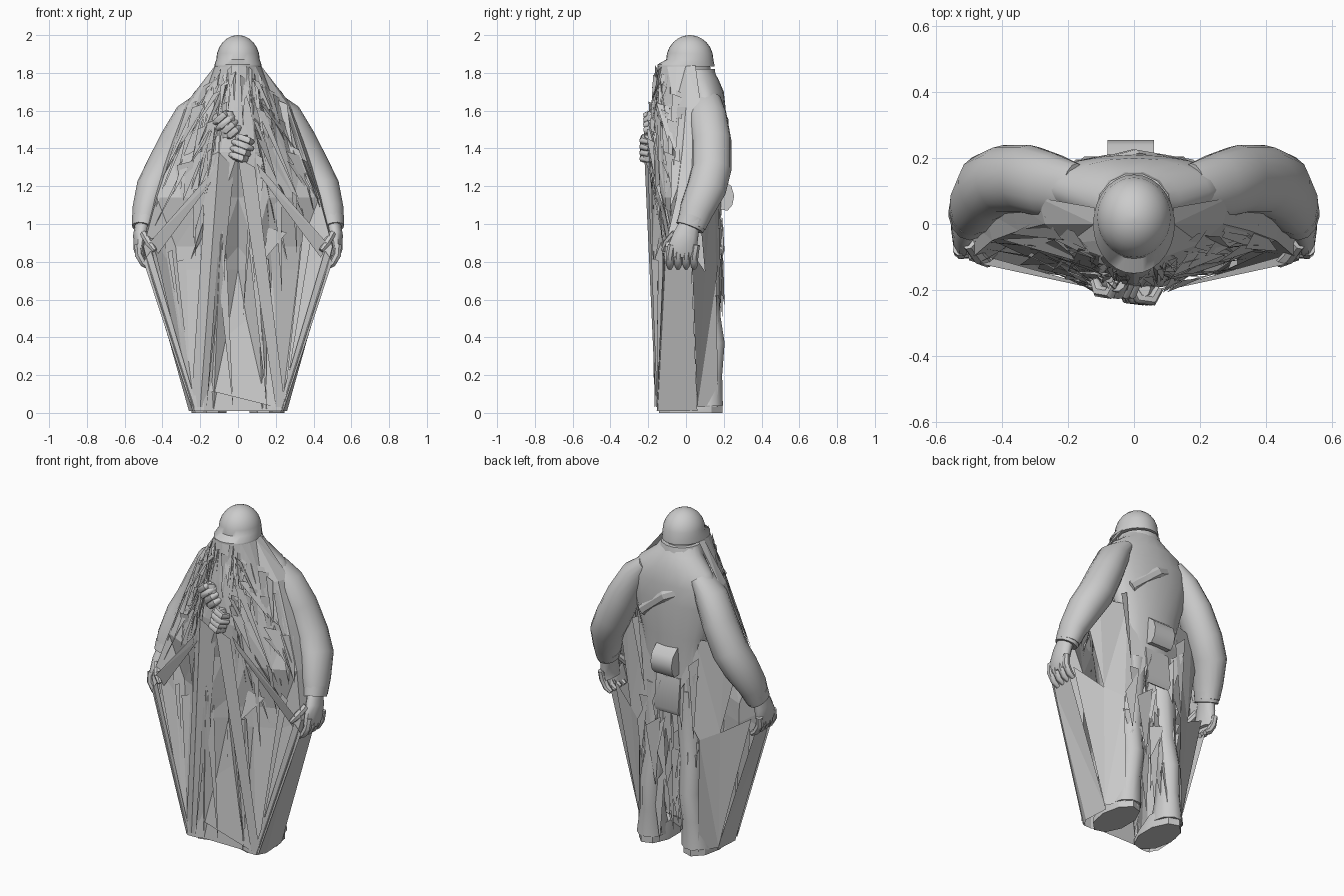
import bpy, bmesh, math, random
from mathutils import Vector

random.seed(7)


def add_mesh(name, verts, faces, mirror=False, smooth=None):
    me = bpy.data.meshes.new(name)
    me.from_pydata([tuple(v) for v in verts], [], faces)
    ob = bpy.data.objects.new(name, me)
    bpy.context.collection.objects.link(ob)
    bm = bmesh.new()
    bm.from_mesh(me)
    bmesh.ops.recalc_face_normals(bm, faces=bm.faces)
    bm.to_mesh(me)
    bm.free()
    if mirror:
        ob.modifiers.new("mirror", 'MIRROR')
    if smooth:
        bpy.ops.object.select_all(action='DESELECT')
        ob.select_set(True)
        bpy.context.view_layer.objects.active = ob
        bpy.ops.object.shade_smooth_by_angle(angle=math.radians(smooth))
    return ob


def skin(rings):
    n = len(rings[0])
    verts = [v for r in rings for v in r]
    faces = [(i * n + j, i * n + (j + 1) % n, (i + 1) * n + (j + 1) % n, (i + 1) * n + j)
             for i in range(len(rings) - 1) for j in range(n)]
    faces += [tuple(range(n))[::-1], tuple(range(len(verts) - n, len(verts)))]
    return verts, faces


def tube(name, pts, n=10, mirror=False, smooth=50):
    """pts: (x, y, z, radius across, radius front-back)"""
    rings = []
    P = [Vector(p[:3]) for p in pts]
    for i, p in enumerate(pts):
        d = (P[min(i + 1, len(P) - 1)] - P[max(i - 1, 0)]).normalized()
        a = Vector((0, 1, 0)).cross(d)
        a = a.normalized() if a.length > 0.1 else Vector((1, 0, 0))
        b = d.cross(a)
        rings.append([P[i] + a * p[3] * math.cos(t) + b * p[4] * math.sin(t)
                      for t in (2 * math.pi * k / n for k in range(n))])
    return add_mesh(name, *skin(rings), mirror, smooth)


def stack(name, rows, n=20, mirror=False, smooth=50):
    """horizontal oval rings: (x, y, z, rx, ry)"""
    rings = [[(x + rx * math.cos(t), y + ry * math.sin(t), z)
              for t in (2 * math.pi * k / n for k in range(n))] for x, y, z, rx, ry in rows]
    return add_mesh(name, *skin(rings), mirror, smooth)


def profile_block(name, yz, x0, x1):
    return add_mesh(name, *skin([[(x, y, z) for y, z in yz] for x in (x0, x1)]), False, 35)


# Helmet, head and collar
dome = [(0, 0.02, 1.87 + 0.13 * math.sin(a), 0.115 * math.cos(a), 0.125 * math.cos(a))
        for a in (math.radians(d) for d in (0, 15, 30, 45, 60, 74, 87))]
stack("helmet", [(0, 0, 1.835, 0.124, 0.15), (0, 0.0, 1.845, 0.124, 0.15)] + dome, 28)
stack("head", [(0, 0.02, 1.64, 0.06, 0.08), (0, 0.02, 1.72, 0.09, 0.12), (0, 0.01, 1.85, 0.10, 0.12)], 14)
stack("collar", [(0, 0.05, 1.72, 0.15, 0.12), (0, 0.04, 1.82, 0.115, 0.115)], 14)

# Jacket body and legs
stack("jacket", [(0, 0.11, 0.9, 0.19, 0.07), (0, 0.11, 1.12, 0.18, 0.08), (0, 0.11, 1.3, 0.21, 0.095),
                 (0, 0.11, 1.5, 0.27, 0.105), (0, 0.11, 1.61, 0.29, 0.1), (0, 0.1, 1.7, 0.23, 0.1),
                 (0, 0.07, 1.77, 0.14, 0.1), (0, 0.05, 1.82, 0.11, 0.09)])
stack("leg", [(0.15, 0.1, 0.04, 0.085, 0.1), (0.14, 0.12, 0.2, 0.065, 0.075), (0.13, 0.14, 0.37, 0.065, 0.068),
              (0.12, 0.11, 0.55, 0.065, 0.07), (0.1, 0.1, 0.98, 0.085, 0.085)], 10, True)
stack("boot", [(0.15, 0.025, 0, 0.095, 0.17), (0.15, 0.025, 0.03, 0.095, 0.17),
               (0.15, 0.08, 0.1, 0.08, 0.11)], 9, True, 30)

# Sleeves and cuffs
tube("sleeve", [(0.18, 0.1, 1.66, 0.05, 0.085), (0.25, 0.115, 1.575, 0.085, 0.1), (0.32, 0.135, 1.44, 0.095, 0.105),
                (0.39, 0.135, 1.29, 0.1, 0.105), (0.445, 0.11, 1.19, 0.095, 0.105),
                (0.485, 0.055, 1.07, 0.076, 0.09), (0.5, 0.03, 0.99, 0.062, 0.075)], 16, True)
tube("cuff", [(0.492, 0.04, 1.03, 0.072, 0.08), (0.503, 0.02, 0.98, 0.06, 0.075)], 12, True)

# Lowered hands
tube("palm", [(0.505, 0.02, 1.0, 0.04, 0.055), (0.515, 0.0, 0.94, 0.04, 0.07),
              (0.52, -0.02, 0.87, 0.034, 0.08), (0.51, -0.02, 0.83, 0.03, 0.075)], 10, True)
for k in range(4):
    y = -0.085 + 0.043 * k
    tube("finger", [(0.53, y + 0.01, 0.89, 0.02, 0.021), (0.525, y, 0.835, 0.022, 0.022),
                    (0.5, y, 0.79, 0.02, 0.02), (0.47, y, 0.77, 0.014, 0.014)], 7, True)
tube("thumb", [(0.5, -0.06, 0.95, 0.02, 0.02), (0.47, -0.1, 0.9, 0.022, 0.022),
               (0.44, -0.12, 0.86, 0.013, 0.013)], 7, True)

# Clasped fists on the chest
for cx, cy, cz, tilt in ((-0.055, -0.195, 1.525, -0.7), (0.02, -0.215, 1.4, 0.35)):
    stack("fist", [(cx, cy + 0.02, cz - 0.07, 0.03, 0.03), (cx, cy + 0.02, cz, 0.05, 0.045),
                   (cx, cy + 0.02, cz + 0.07, 0.03, 0.03)], 10)
    for k in range(4):
        s = 0.034 * (k - 1.5)
        px, pz = cx + s * math.sin(tilt), cz + s * math.cos(tilt)
        ux, uz = math.cos(tilt), -math.sin(tilt)
        e = 0.85 + 0.1 * (k % 3)
        tube("fist_finger", [(px + ux * a * e, cy + b, pz + uz * a * e, r, r) for a, b, r in
                             ((-0.05, 0.025, 0.014), (-0.03, -0.008, 0.02), (0.022, -0.014, 0.02),
                              (0.048, 0.02, 0.014))], 7)

# Draped front sheet: rows of (z, x list, y list) from the middle to the side
rows = [(1.84, (0, 0.05, 0.09, 0.11, 0.12, 0.12), (-0.15, -0.135, -0.1, -0.05, 0.0, 0.05)),
        (1.62, (0, 0.07, 0.13, 0.2, 0.27, 0.29), (-0.18, -0.165, -0.12, -0.06, 0.0, 0.08)),
        (1.38, (0, 0.09, 0.15, 0.25, 0.35, 0.38), (-0.2, -0.19, -0.16, -0.09, -0.02, 0.08)),
        (1.14, (0, 0.08, 0.16, 0.3, 0.43, 0.45), (-0.13, -0.18, -0.16, -0.11, -0.05, 0.04)),
        (0.88, (0, 0.09, 0.17, 0.33, 0.5, 0.52), (-0.09, -0.18, -0.11, -0.04, -0.11, 0.03)),
        (0.76, (0, 0.1, 0.18, 0.32, 0.47, 0.48), (-0.09, -0.17, -0.11, -0.05, -0.12, 0.03)),
        (0.01, (0, 0.13, 0.18, 0.23, 0.26, 0.25), (-0.14, -0.14, -0.155, -0.155, -0.1, 0.06))]
verts = [(x, y, z) for z, xs, ys in rows for x, y in zip(xs, ys)]
faces = []
for i in range(6):
    for j in range(5):
        a, b, c, d = i * 6 + j, i * 6 + j + 1, i * 6 + j + 7, i * 6 + j + 6
        faces += [(a, b, d), (b, c, d)] if j % 2 else [(a, b, c), (a, c, d)]
add_mesh("front_drape", verts, faces, True)


def on_sheet(u, v):
    """point on the right half of the drape; u 0..5 outward, v 0..6 down"""
    u, v = min(max(u, 0), 4.99), min(max(v, 0), 5.99)
    i, j = int(v), int(u)
    P = lambda a, b: Vector(verts[a * 6 + b])
    return P(i, j).lerp(P(i, j + 1), u - j).lerp(P(i + 1, j).lerp(P(i + 1, j + 1), u - j), v - i)


# Torn slivers hanging along the drape
def slivers(name, count, u_range, v_range, length, drift, width, lift):
    vs, fs = [], []
    for k in range(count):
        side = random.choice((-1, 1))
        u, v = random.uniform(*u_range), random.uniform(*v_range)
        du, dv = random.uniform(*drift), random.uniform(*length)
        w = random.uniform(*width)
        for a, b in ((u, v), (u + w, v + 0.1), (u + du, v + dv)):
            p = on_sheet(a, b)
            vs.append((side * p.x, max(p.y - random.uniform(-0.01, lift), -0.235), p.z))
        fs.append((3 * k, 3 * k + 1, 3 * k + 2))
    add_mesh(name, vs, fs)


slivers("beard_slivers", 45, (0, 2.5), (0, 0.5), (0.4, 1.3), (-0.4, 0.6), (0.2, 0.6), 0.025)
slivers("chest_slivers", 75, (0.8, 3.8), (0.3, 2.2), (0.9, 2.2), (-0.2, 1.9), (0.2, 0.9), 0.04)
slivers("skirt_slivers", 26, (0.5, 3.5), (2.5, 4.6), (1.0, 2.6), (-0.5, 1.0), (0.15, 0.7), 0.03)

# Folds running from each hand and from the fists to the feet
add_mesh("hand_folds", [(0.46, -0.12, 0.86), (0.5, -0.11, 0.8), (0.24, -0.15, 0.01), (0.21, -0.155, 0.01),
                        (0.12, -0.19, 1.25), (0.47, -0.12, 0.9), (0.44, -0.1, 0.82), (0.1, -0.2, 1.32)],
         [(0, 1, 2, 3), (4, 5, 6), (4, 5, 7)], True)
add_mesh("centre_folds", [(-0.16, -0.17, 1.36), (-0.1, -0.22, 1.38), (-0.02, -0.18, 1.3), (-0.15, -0.13, 0.03),
                          (-0.2, -0.16, 0.03), (-0.25, -0.14, 0.03), (0.0, -0.22, 1.35), (0.09, -0.2, 1.3),
                          (0.25, -0.15, 0.03), (0.2, -0.16, 0.03), (0.02, -0.06, 0.95), (-0.16, -0.14, 0.12)],
         [(0, 1, 4, 5), (1, 2, 3, 4), (6, 7, 8, 9), (10, 11, 9)])

# Ragged coat tails at the back
add_mesh("coat_tail", [(0.17, 0.15, 1.3), (0.33, 0.1, 1.3), (0.3, 0.1, 0.75), (0.2, 0.16, 0.7), (0.06, 0.19, 0.95),
                       (0.26, 0.06, 0.03), (0.2, 0.17, 0.03), (0.46, 0.03, 0.85), (0.4, 0.06, 1.2)],
         [(0, 1, 2), (0, 2, 3), (0, 3, 4), (2, 7, 5), (3, 2, 5), (3, 5, 6), (1, 8, 2)], True)
vs, fs = [], []
for k in range(48):
    z = random.uniform(0.4, 1.4)
    half = 0.14 + 0.08 * min(z, 1)
    x, w, drop = random.uniform(-half, half), random.uniform(0.03, 0.11), random.uniform(0.2, 0.6)
    y = 0.2 - 0.35 * x * x - random.uniform(0, 0.05)
    vs += [(x - w / 2, y, z), (x + w / 2, y - random.uniform(-0.01, 0.03), z - random.uniform(0, 0.15)),
           (x * 0.8 + random.uniform(-0.05, 0.05), y - random.uniform(-0.01, 0.04), max(z - drop, 0.02))]
    fs.append((3 * k, 3 * k + 1, 3 * k + 2))
add_mesh("back_slivers", vs, fs)

# Canteen, hanging flap and shoulder strap
profile_block("canteen", [(0.17, 1.08), (0.22, 1.07), (0.245, 1.1), (0.255, 1.15), (0.24, 1.2), (0.17, 1.26)], -0.08, 0.06)
profile_block("back_flap", [(0.16, 1.05), (0.185, 1.05), (0.205, 0.86), (0.19, 0.83), (0.16, 0.85)], -0.09, 0.07)
tube("shoulder_strap", [(-0.22, 0.16, 1.64, 0.03, 0.012), (0.0, 0.215, 1.54, 0.03, 0.012),
                        (0.17, 0.185, 1.4, 0.03, 0.012)], 6, smooth=20)
